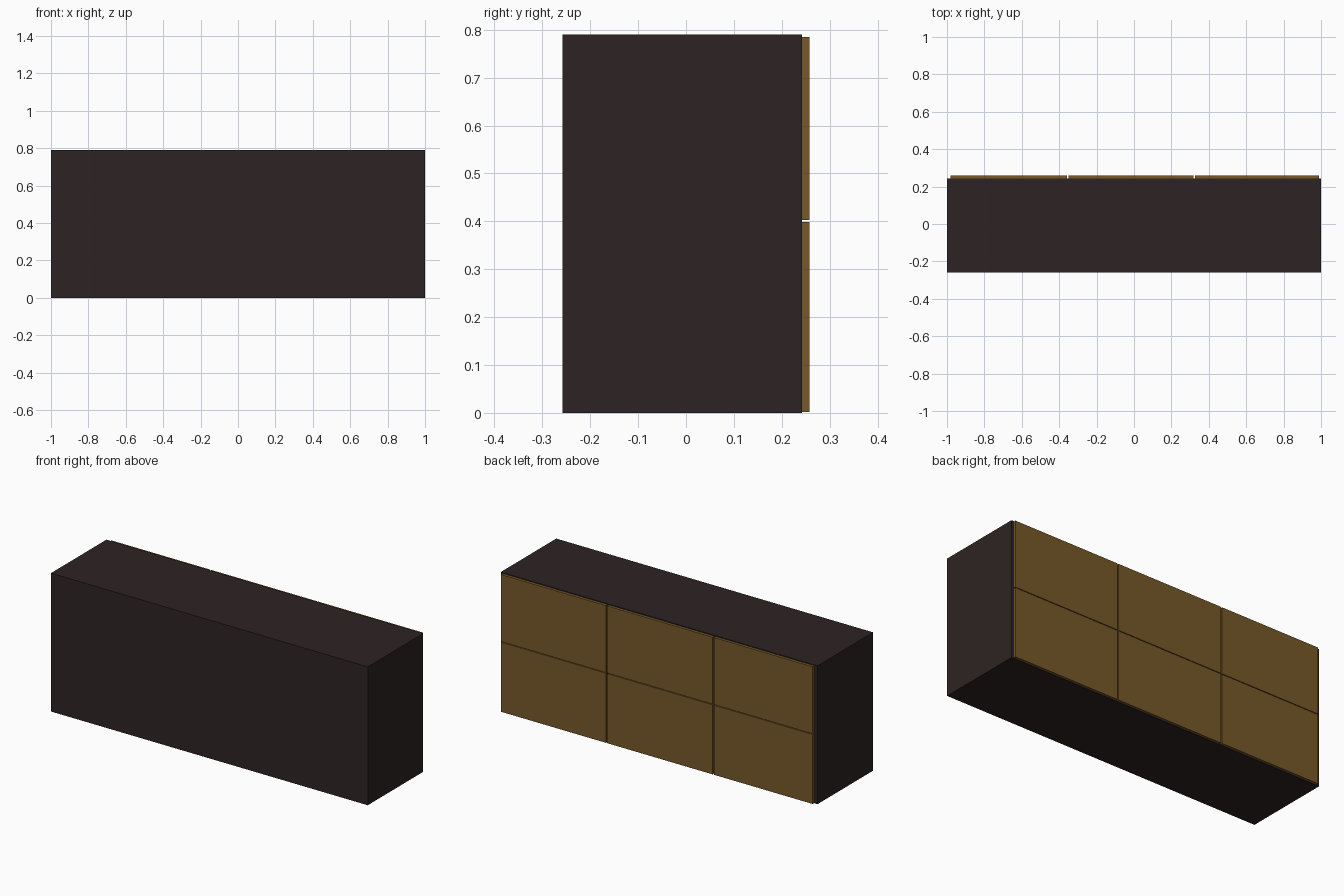
import bpy

if "Cube" in bpy.data.objects:
    bpy.data.objects.remove(bpy.data.objects["Cube"])

def material(name, rgb):
    m = bpy.data.materials.new(name)
    m.diffuse_color = (*rgb, 1)
    m.use_nodes = True
    m.node_tree.nodes["Principled BSDF"].inputs["Base Color"].default_value = m.diffuse_color
    return m

dark = material("dark brown", (0.027, 0.017, 0.017))
wood = material("golden wood", (0.185, 0.098, 0.022))

def box(name, lo, hi, mat):
    bpy.ops.mesh.primitive_cube_add(size=1, location=[(a + b) / 2 for a, b in zip(lo, hi)])
    o = bpy.context.object
    o.name = name
    o.scale = [b - a for a, b in zip(lo, hi)]
    bpy.ops.object.transform_apply(location=False, rotation=False, scale=True)
    o.data.materials.append(mat)
    return o

# Cabinet body
box("cabinet_body", (-1, -0.258, 0), (1, 0.242, 0.79), dark)

# Six drawer fronts on the back side, thin gaps between them
columns = [(-0.98, -0.357), (-0.349, 0.317), (0.325, 0.988)]
rows = [(0.002, 0.399), (0.403, 0.785)]
for r, (z0, z1) in enumerate(rows):
    for c, (x0, x1) in enumerate(columns):
        box(f"drawer_front_{r}_{c}", (x0, 0.242, z0), (x1, 0.258, z1), wood)
